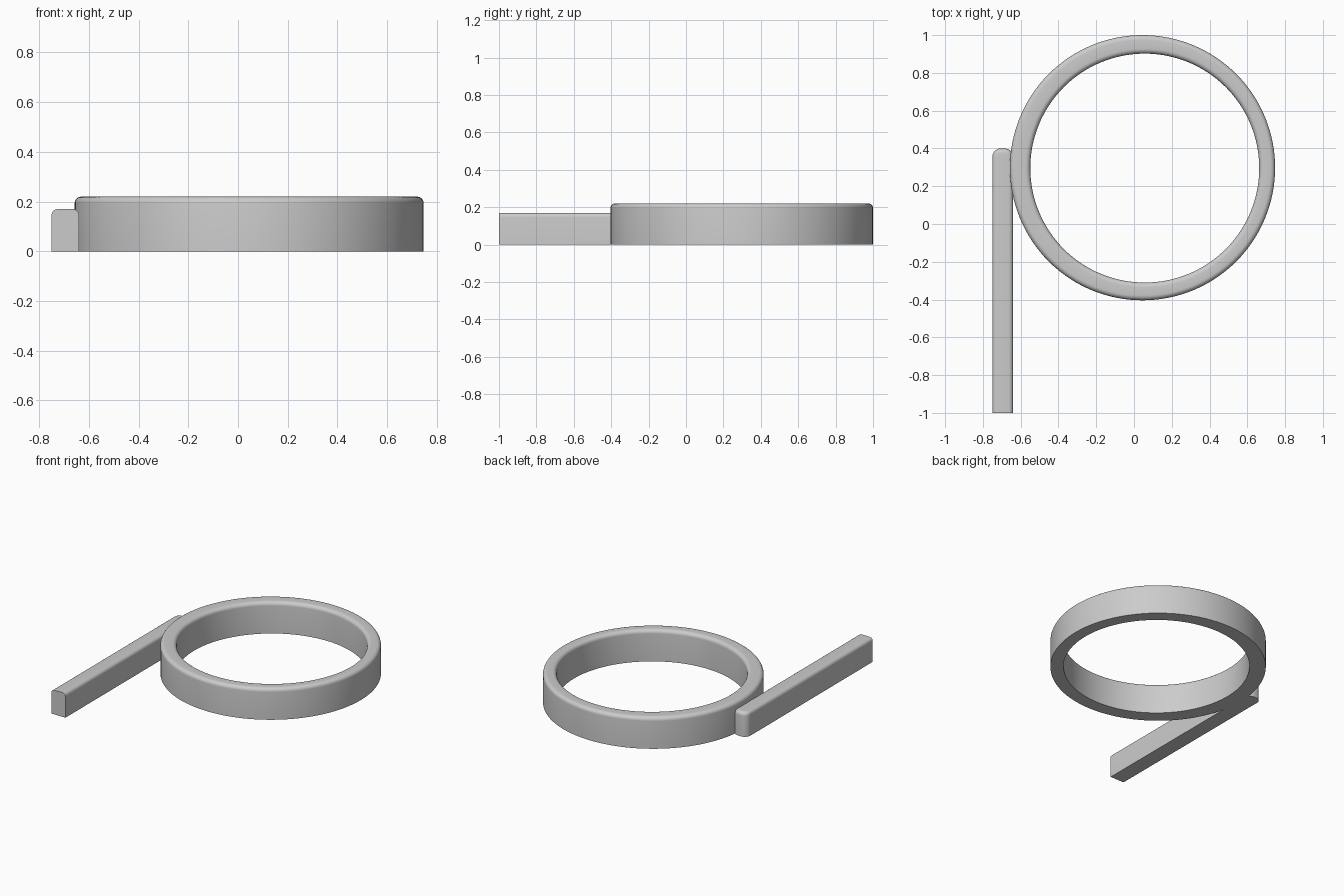
import bpy, bmesh
from math import sin, cos, pi, radians

if "Cube" in bpy.data.objects:
    bpy.data.objects.remove(bpy.data.objects["Cube"])

grey = bpy.data.materials.new("plain grey")
grey.use_nodes = True
colour = (0.6, 0.6, 0.6, 1)
grey.diffuse_color = colour
grey.node_tree.nodes["Principled BSDF"].inputs["Base Color"].default_value = colour


def loft(name, loops, closed):
    """Skin a stack of equal loops, either joined end to end or capped."""
    bm = bmesh.new()
    rows = [[bm.verts.new(p) for p in loop] for loop in loops]
    pairs = list(zip(rows, rows[1:]))
    if closed:
        pairs.append((rows[-1], rows[0]))
    else:
        bm.faces.new(rows[0])
        bm.faces.new(rows[-1])
    for a, b in pairs:
        for i in range(len(a)):
            j = (i + 1) % len(a)
            bm.faces.new((a[i], a[j], b[j], b[i]))
    bmesh.ops.recalc_face_normals(bm, faces=bm.faces)
    mesh = bpy.data.meshes.new(name)
    bm.to_mesh(mesh)
    bm.free()
    mesh.materials.append(grey)
    obj = bpy.data.objects.new(name, mesh)
    bpy.context.collection.objects.link(obj)
    bpy.ops.object.select_all(action="DESELECT")
    obj.select_set(True)
    bpy.context.view_layer.objects.active = obj
    bpy.ops.object.shade_smooth_by_angle(angle=radians(35))
    return obj


def fillet(radius, top, steps=6):
    """Inset and height of each step of a rounded top edge."""
    angles = [pi / 2 * i / steps for i in range(steps + 1)]
    return [(radius * (1 - cos(a)), top - radius * (1 - sin(a))) for a in angles]


def circle(cx, cy, r, z, n=128):
    return [(cx + r * cos(2 * pi * i / n), cy + r * sin(2 * pi * i / n), z)
            for i in range(n)]


# Ring: the bore sits slightly off centre, both top rims are rounded
OUTER = (0.045, 0.298, 0.702)
INNER = (0.057, 0.296, 0.606)
edge = [(0, 0)] + fillet(0.026, 0.22)
ring_loops = [circle(OUTER[0], OUTER[1], OUTER[2] - d, z) for d, z in edge]
ring_loops += [circle(INNER[0], INNER[1], INNER[2] + d, z) for d, z in reversed(edge)]
loft("ring", ring_loops, closed=True)


# Straight bar: flat front end, rounded back corners and top edges
def bar_outline(inset, z, corner=0.045, steps=8):
    left, right, front, back = -0.75, -0.64, -1.0, 0.4
    r = corner - inset
    points = [(left + inset, front, z), (right - inset, front, z)]
    for cx, start in ((right - corner, 0), (left + corner, pi / 2)):
        for i in range(steps + 1):
            a = start + pi / 2 * i / steps
            points.append((cx + r * cos(a), back - corner + r * sin(a), z))
    return points


bar_edge = [(0, 0)] + fillet(0.024, 0.17)
loft("straight_bar", [bar_outline(d, z) for d, z in bar_edge], closed=False)
